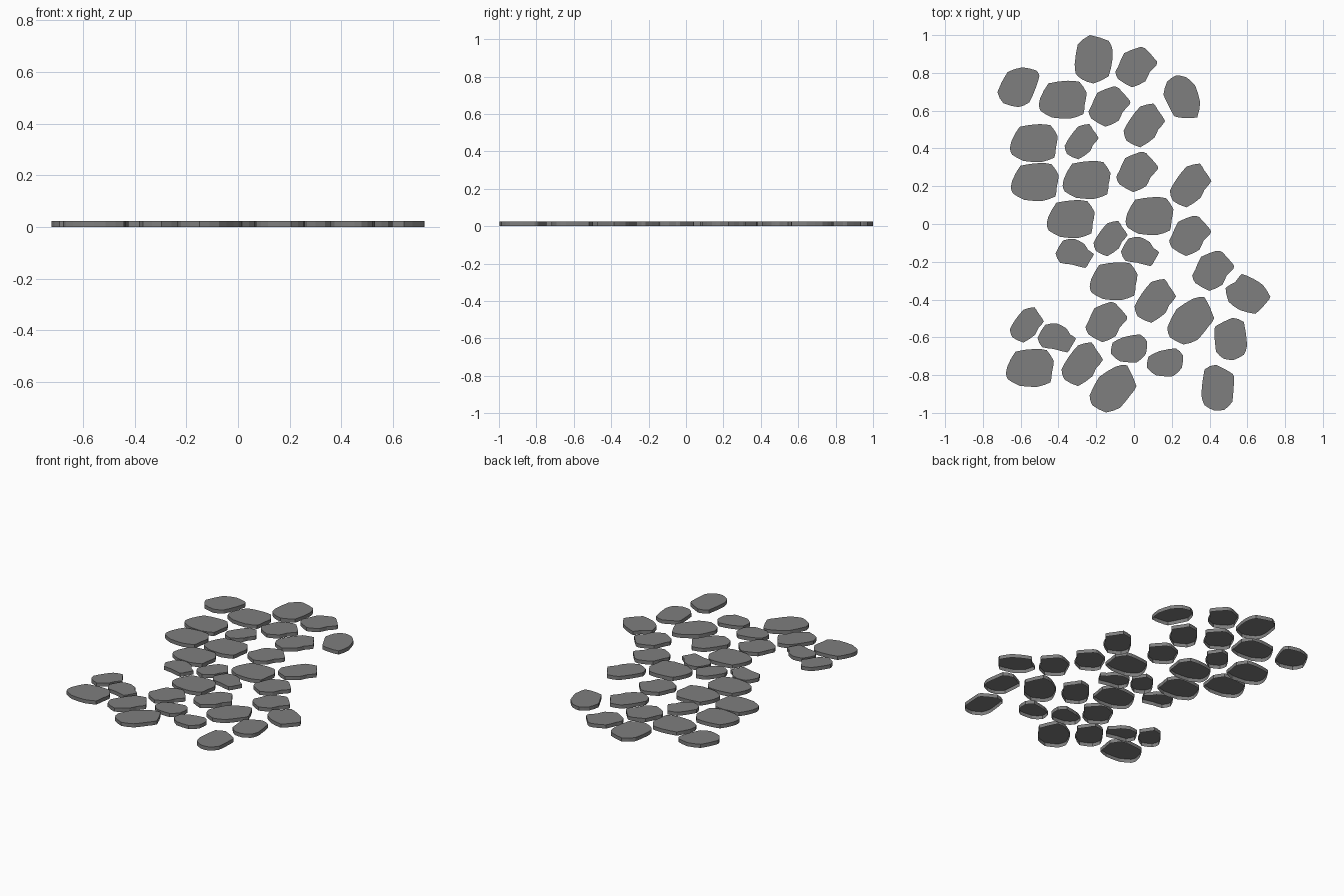
import bpy, bmesh
from mathutils import Vector

HEIGHT = 0.024
slate = bpy.data.materials.new("dark_slate")
slate.diffuse_color = (.21, .21, .21, 1)


def rounded(outline):
    """Add one slightly raised midpoint per edge so the edge looks worn."""
    pts = [Vector(p) for p in outline]
    n = len(pts)
    out = []
    for i in range(n):
        a, b, c, d = (pts[(i + k) % n] for k in (-1, 0, 1, 2))
        out += [b, (b + c) * 0.53 - (a + d) * 0.03]
    return out


def stones(name, outline, w, d, centres):
    """Flat stones, open underneath; the outline is in 0..1 of a w by d box."""
    pts = rounded(outline)
    if w > 0:
        pts.reverse()              # outlines are listed clockwise
    bm = bmesh.new()
    top = [bm.verts.new(((p.x - .5) * w, (p.y - .5) * d, HEIGHT)) for p in pts]
    low = [bm.verts.new((v.co.x, v.co.y, 0)) for v in top]
    bm.faces.new(top)
    n = len(top)
    for i in range(n):
        j = (i + 1) % n
        bm.faces.new((low[i], low[j], top[j], top[i]))
    mesh = bpy.data.meshes.new(name)
    bm.to_mesh(mesh)
    bm.free()
    mesh.materials.append(slate)
    for x, y in centres:
        ob = bpy.data.objects.new(name, mesh)
        ob.location = (x, y, 0)
        bpy.context.collection.objects.link(ob)


# broad, boxy stones
broad = [(0, .35), (.03, .55), (.2, .93), (.6, 1), (.85, .97), (1, .68),
         (.96, .38), (.93, .12), (.65, 0), (.28, .03), (.04, .2)]
stones("broad_stone", broad, .253, .201,
       [(-.377, .658), (-.53, .428), (-.525, .222), (-.251, .233),
        (-.335, .026), (.082, .042), (-.108, -.303), (-.551, -.762)])

# slanted stones, large and small
slanted = [(0, .38), (.17, .66), (.4, .93), (.72, 1), (.83, .84), (1, .6),
           (.83, .4), (.74, .22), (.4, 0), (.07, .15)]
stones("slanted_stone", slanted, .22, .232,
       [(.055, .522), (.3, .204), (.113, -.407), (-.274, -.742)])
stones("small_slanted_stone", slanted, .18, .187,
       [(-.277, .436), (-.124, -.077), (-.567, -.534)])

# middle-sized stones
middle = [(0, .38), (.07, .52), (.21, .85), (.57, 1), (.71, .97), (.98, .65),
          (.97, .55), (.81, .37), (.71, .15), (.4, 0), (.07, .2)]
stones("middle_stone", middle, .224, .212,
       [(.013, .83), (-.129, .621), (.018, .275), (.298, -.063),
        (.42, -.248), (-.145, -.52)])

# small wide stones
wide = [(0, .5), (.2, .95), (.5, 1), (.75, .83), (.85, .62), (1, .48),
        (.88, .2), (.78, 0), (.42, .12), (.12, .18)]
stones("small_wide_stone", wide, .203, .154,
       [(.032, -.146), (-.314, -.156), (-.409, -.603)])

# small block stones
block = [(0, .3), (.04, .7), (.35, .9), (.8, 1), (1, .75), (.97, .3),
         (.72, 0), (.25, .03)]
stones("small_block_stone", block, .19, .148, [(-.026, -.658), (.164, -.732)])

# large round stones
large = [(0, .36), (.2, .75), (.55, .97), (.8, 1), (1, .56), (.88, .38),
         (.65, .1), (.35, 0), (.06, .15)]
stones("large_stone", large, .248, .25, [(.3, -.513), (-.111, -.873)])

# single stones around the border
stones("west_stone",
       [(0, .38), (.24, .88), (.6, 1), (.93, .92), (1, .78), (.92, .5),
        (.76, .12), (.5, 0), (.14, .1)], .222, .211, [(-.612, .724)])
stones("east_stone",
       [(0, .65), (.22, .8), (.36, 1), (.62, .88), (.84, .72), (1, .43),
        (.93, .3), (.67, 0), (.31, .1), (.07, .3)], .237, .211, [(.603, -.37)])
stones("north_east_stone",
       [(0, .55), (.1, .85), (.35, 1), (.63, .95), (.87, .75), (1, .37),
        (.92, .02), (.6, 0), (.3, .04), (.15, .28)], .195, .227, [(.253, .674)])
stones("north_stone",
       [(0, .4), (.08, .8), (.4, 1), (.9, .88), (1, .7), (1, .5), (.9, .15),
        (.5, 0), (.2, .08), (.03, .2)], .2, .256, [(-.214, .872)])

# tall stones, the second one mirrored
tall = [(0, .35), (.1, .9), (.45, 1), (.9, .83), (1, .74), (.95, .2),
        (.7, .02), (.4, 0), (.1, .12)]
stones("tall_stone", tall, .174, .243, [(.443, -.867)])
stones("tall_stone_mirrored", tall, -.174, .222, [(.512, -.608)])
